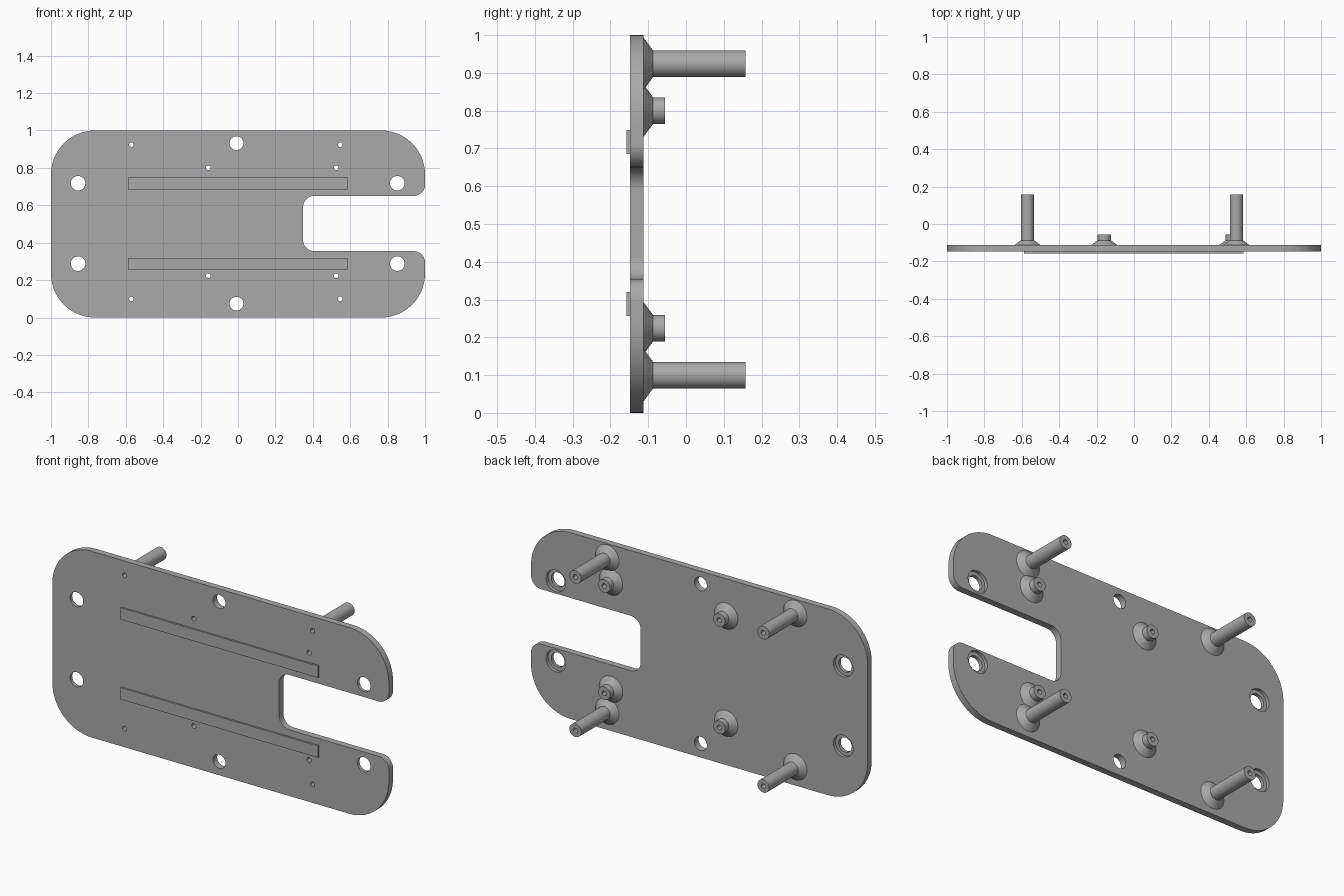
import bpy, bmesh, math

cube = bpy.data.objects.get("Cube")
if cube:
    bpy.data.objects.remove(cube)

grey = bpy.data.materials.new("plain grey")
grey.use_nodes = True
COLOUR = (0.4, 0.4, 0.4, 1)
grey.diffuse_color = COLOUR
grey.node_tree.nodes["Principled BSDF"].inputs["Base Color"].default_value = COLOUR

FRONT, BACK = -0.148, -0.113


def finish(bm, name, material=grey):
    bmesh.ops.recalc_face_normals(bm, faces=bm.faces)
    mesh = bpy.data.meshes.new(name)
    bm.to_mesh(mesh)
    bm.free()
    obj = bpy.data.objects.new(name, mesh)
    bpy.context.collection.objects.link(obj)
    mesh.materials.append(material)
    return obj


def smooth(obj):
    bpy.ops.object.select_all(action='DESELECT')
    obj.select_set(True)
    bpy.context.view_layer.objects.active = obj
    bpy.ops.object.shade_smooth_by_angle(angle=math.radians(30))


def ring(bm, profile, x, z, n=40):
    """Spin a closed (radius, y) profile about a line parallel to y."""
    loops = []
    for i in range(n):
        a = math.tau * i / n
        loops.append([bm.verts.new((x + r * math.cos(a), y, z + r * math.sin(a)))
                      for r, y in profile])
    for i in range(n):
        p, q = loops[i], loops[(i + 1) % n]
        for j in range(len(profile)):
            k = (j + 1) % len(profile)
            bm.faces.new((p[j], p[k], q[k], q[j]))


def plug(bm, profile, x, z, n=48):
    """Solid of stacked discs about a line parallel to y, used for drilling."""
    loops = []
    for r, y in profile:
        loops.append([bm.verts.new((x + r * math.cos(math.tau * i / n), y,
                                    z + r * math.sin(math.tau * i / n))) for i in range(n)])
    for p, q in zip(loops, loops[1:]):
        for i in range(n):
            k = (i + 1) % n
            bm.faces.new((p[i], p[k], q[k], q[i]))
    bm.faces.new(loops[0])
    bm.faces.new(loops[-1])


def rounded(corners, steps=14):
    """Outline with a fillet at each (x, z, radius) right-angled corner."""
    pts = []
    for i, (x, z, r) in enumerate(corners):
        px, pz, _ = corners[i - 1]
        nx, nz, _ = corners[(i + 1) % len(corners)]
        lp, ln = math.hypot(px - x, pz - z), math.hypot(nx - x, nz - z)
        ux, uz = (px - x) / lp * r, (pz - z) / lp * r
        vx, vz = (nx - x) / ln * r, (nz - z) / ln * r
        for s in range(steps + 1):
            a = math.pi / 2 * s / steps
            c, d = 1 - math.sin(a), 1 - math.cos(a)
            pts.append((x + ux * c + vx * d, z + uz * c + vz * d))
    return pts


# Base plate with rounded corners and a side slot
R, F = 0.235, 0.06
outline = rounded([(-1, 0, R), (1, 0, R), (1, 0.355, F), (0.348, 0.355, F),
                   (0.348, 0.65, F), (1, 0.65, F), (1, 1, R), (-1, 1, R)])
bm = bmesh.new()
face = bm.faces.new([bm.verts.new((x, FRONT, z)) for x, z in outline])
extruded = bmesh.ops.extrude_face_region(bm, geom=[face], use_keep_orig=True)
bmesh.ops.translate(bm, vec=(0, BACK - FRONT, 0),
                    verts=[v for v in extruded["geom"] if isinstance(v, bmesh.types.BMVert)])
plate = finish(bm, "base_plate")

# Positions of the standoffs
tall = [(x, z) for x in (-0.57, 0.547) for z in (0.1, 0.924)]
short = [(x, z) for x in (-0.159, 0.525) for z in (0.224, 0.8)]

# Drill: counterbored mounting holes, plain edge holes, screw holes
bm = bmesh.new()
lo, hi, step = FRONT - 0.05, BACK + 0.05, BACK - 0.017
for x in (-0.855, 0.852):
    for z in (0.288, 0.718):
        plug(bm, [(0.039, lo), (0.039, step), (0.058, step), (0.058, hi)], x, z)
for z in (0.074, 0.932):
    plug(bm, [(0.037, lo), (0.037, hi)], -0.008, z)
for x, z in tall + short:
    plug(bm, [(0.0125, lo), (0.0125, hi)], x, z, 40)
drill = finish(bm, "hole_cutter")
cut = plate.modifiers.new("holes", 'BOOLEAN')
cut.operation = 'DIFFERENCE'
cut.solver = 'EXACT'
cut.object = drill
bpy.context.view_layer.objects.active = plate
bpy.ops.object.modifier_apply(modifier="holes")
bpy.data.objects.remove(drill)
smooth(plate)

# Hollow standoffs with flared feet
for kind, places, end in (("tall", tall, 0.158), ("short", short, -0.055)):
    for i, (x, z) in enumerate(places):
        bm = bmesh.new()
        ring(bm, [(0.0125, BACK), (0.07, BACK), (0.035, -0.087), (0.035, end), (0.0125, end)], x, z)
        smooth(finish(bm, f"{kind}_standoff_{i + 1}"))

# Raised front rails
for name, z in (("lower_rail", 0.288), ("upper_rail", 0.717)):
    bm = bmesh.new()
    bmesh.ops.create_cube(bm, size=1)
    for v in bm.verts:
        v.co = (v.co.x * 1.174 - 0.001, v.co.y * 0.01 + FRONT - 0.005, v.co.z * 0.063 + z)
    finish(bm, name)
